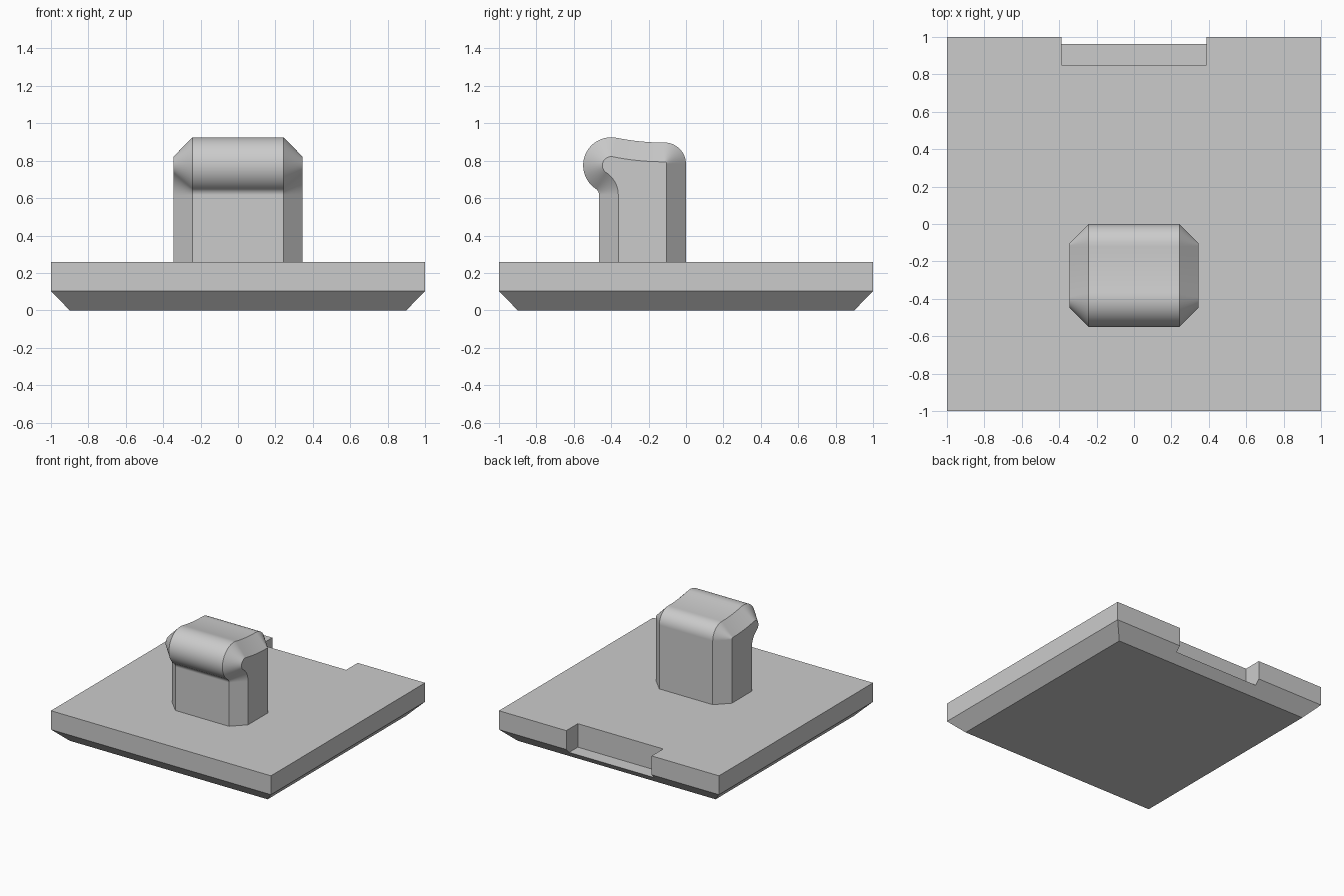
import bpy, bmesh
from math import radians, degrees, atan2, cos, sin, sqrt

cube = bpy.data.objects.get("Cube")
if cube:
    bpy.data.objects.remove(cube, do_unlink=True)

grey = bpy.data.materials.new("plain grey")
grey.use_nodes = True
grey.diffuse_color = (0.6, 0.6, 0.6, 1)
grey.node_tree.nodes["Principled BSDF"].inputs["Base Color"].default_value = grey.diffuse_color


def make_object(name, bm):
    bmesh.ops.recalc_face_normals(bm, faces=bm.faces)
    mesh = bpy.data.meshes.new(name)
    bm.to_mesh(mesh)
    bm.free()
    mesh.materials.append(grey)
    obj = bpy.data.objects.new(name, mesh)
    bpy.context.collection.objects.link(obj)
    return obj


def activate(obj):
    bpy.ops.object.select_all(action='DESELECT')
    obj.select_set(True)
    bpy.context.view_layer.objects.active = obj


def loft(name, rings):
    """Skin matching rings of points and cap both ends."""
    bm = bmesh.new()
    loops = [[bm.verts.new(p) for p in ring] for ring in rings]
    n = len(loops[0])
    for a, b in zip(loops, loops[1:]):
        for i in range(n):
            j = (i + 1) % n
            bm.faces.new((a[i], a[j], b[j], b[i]))
    bm.faces.new(loops[0])
    bm.faces.new(loops[-1])
    return make_object(name, bm)


# Base plate: square slab with a chamfered underside
def square(half, z):
    return [(x * half, y * half, z) for x, y in ((-1, -1), (1, -1), (1, 1), (-1, 1))]


base = loft("base_plate", [square(0.9, 0), square(1, 0.103), square(1, 0.258)])

# Notch in the back edge
x, y0, y1 = 0.388, 0.85, 1.1
cutter = loft("notch_cutter", [[(-x, y0, z), (x, y0, z), (x, y1, z), (-x, y1, z)]
                               for z in (0.065, 0.4)])
cut = base.modifiers.new("notch", 'BOOLEAN')
cut.operation = 'DIFFERENCE'
cut.solver = 'EXACT'
cut.object = cutter
activate(base)
bpy.ops.object.modifier_apply(modifier=cut.name)
bpy.data.objects.remove(cutter, do_unlink=True)


# Handle: hooked side profile made of tangent arcs, inset by d at the ends
FRONT, BOTTOM = -0.465, 0.25
HEAD, HEAD_R = (-0.4, 0.775), 0.15
NECK_R = 0.04
reach = HEAD[0] - FRONT + NECK_R
NECK = (FRONT - NECK_R, HEAD[1] - sqrt((HEAD_R + NECK_R) ** 2 - reach ** 2))
DIP_R = 1.264
DIP = (-0.12, 0.897 + DIP_R)
CORNER, CORNER_R = (-0.115, 0.782), 0.115


def heading(a, b):
    return degrees(atan2(b[1] - a[1], b[0] - a[0]))


def arc(center, radius, start, end, steps):
    angles = [radians(start + (end - start) * i / steps) for i in range(steps + 1)]
    return [(center[0] + radius * cos(a), center[1] + radius * sin(a)) for a in angles]


def profile(d):
    up, over = heading(NECK, HEAD), heading(HEAD, DIP)
    return ([(FRONT + d, BOTTOM)]
            + arc(NECK, NECK_R + d, 0, up, 10)
            + arc(HEAD, HEAD_R - d, up + 180, over, 24)[1:]
            + arc(DIP, DIP_R + d, over + 180, 270, 8)[1:]
            + arc(CORNER, CORNER_R - d, 90, 0, 12)
            + [(-d, BOTTOM)])


sections = [(-0.345, 0.103), (-0.243, 0), (0.243, 0), (0.345, 0.103)]
handle = loft("handle", [[(x, y, z) for y, z in profile(d)] for x, d in sections])
activate(handle)
bpy.ops.object.shade_smooth_by_angle(angle=radians(30))
handle.modifiers.new("even shading", 'WEIGHTED_NORMAL').keep_sharp = True
